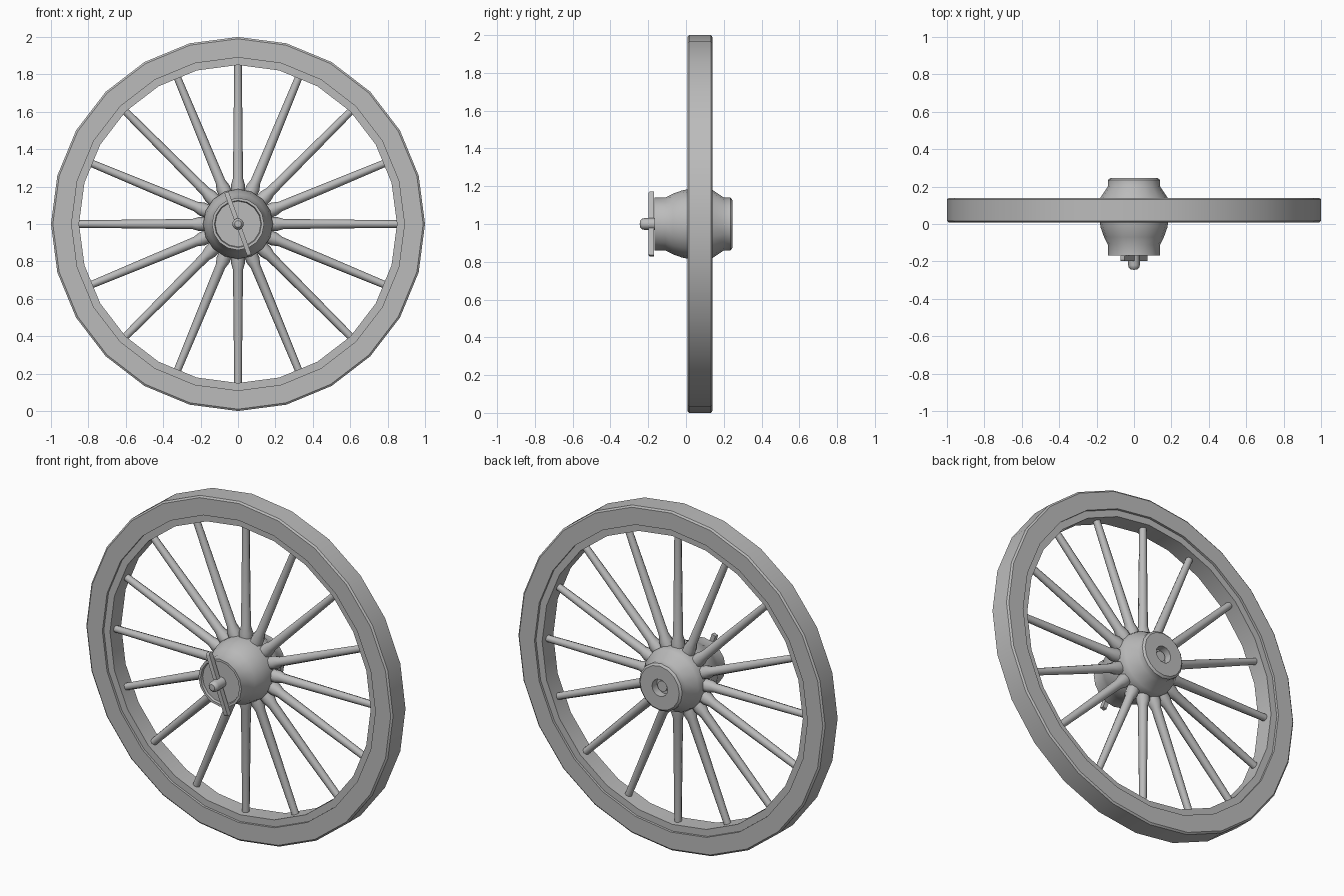
import bpy, bmesh
from math import sin, cos, pi, radians
from mathutils import Matrix, Vector

cube = bpy.data.objects.get("Cube")
if cube:
    bpy.data.objects.remove(cube, do_unlink=True)

grey = bpy.data.materials.new("plain grey")
grey.use_nodes = True
grey.diffuse_color = (0.5, 0.5, 0.5, 1)
grey.node_tree.nodes["Principled BSDF"].inputs["Base Color"].default_value = grey.diffuse_color

AXLE = Vector((0, 0, 1))
RIM_Y = 0.074


def finish(name, bm, angle=35):
    bmesh.ops.remove_doubles(bm, verts=bm.verts, dist=1e-5)
    bmesh.ops.recalc_face_normals(bm, faces=bm.faces)
    mesh = bpy.data.meshes.new(name)
    bm.to_mesh(mesh)
    bm.free()
    mesh.materials.append(grey)
    obj = bpy.data.objects.new(name, mesh)
    bpy.context.collection.objects.link(obj)
    obj.location = AXLE
    bpy.ops.object.select_all(action="DESELECT")
    obj.select_set(True)
    bpy.context.view_layer.objects.active = obj
    bpy.ops.object.shade_smooth_by_angle(angle=radians(angle))
    return obj


def lathe(bm, profile, sides, closed=False):
    """Revolve (radius, y) points around the y axis."""
    rings = []
    for r, y in profile:
        if r == 0:
            rings.append([bm.verts.new((0, y, 0))] * sides)
        else:
            turns = [2 * pi * i / sides for i in range(sides)]
            rings.append([bm.verts.new((r * sin(a), y, r * cos(a))) for a in turns])
    pairs = list(zip(rings, rings[1:]))
    if closed:
        pairs.append((rings[-1], rings[0]))
    for a, b in pairs:
        for i in range(sides):
            j = (i + 1) % sides
            corners = list(dict.fromkeys((a[i], a[j], b[j], b[i])))
            bm.faces.new(corners)


# Rim: bevelled tyre with a slightly recessed inner band
half = [(0.85, 0.052), (0.89, 0.052), (0.89, 0.066), (0.99, 0.066), (1.0, 0.058)]
rim_profile = [(r, RIM_Y - d) for r, d in half]
rim_profile += [(r, RIM_Y + d) for r, d in reversed(half)]
bm = bmesh.new()
lathe(bm, rim_profile, 24, closed=True)
finish("rim", bm)

# Hub: barrel body, lipped front face, rear collar with a bore
bm = bmesh.new()
lathe(bm, [(0, -0.155), (0.122, -0.155), (0.126, -0.168), (0.14, -0.168),
           (0.14, -0.11), (0.16, -0.07), (0.178, -0.02), (0.187, 0.03),
           (0.187, 0.11), (0.18, 0.14), (0.14, 0.2), (0.14, 0.235),
           (0.128, 0.245), (0.05, 0.245), (0.05, 0.2), (0, 0.2)], 16)
finish("hub", bm)

# Axle: rounded front tip, and the end showing inside the rear bore
bm = bmesh.new()
lathe(bm, [(0, -0.245), (0.018, -0.243), (0.029, -0.232), (0.031, -0.22),
           (0.031, 0.222), (0, 0.222)], 12)
finish("axle", bm)

# Linchpin: thin slanted bar across the front, ends rounded
bm = bmesh.new()
bmesh.ops.create_cube(bm, size=1, matrix=Matrix.Diagonal((0.024, 0.03, 0.36, 1)))
ends = [e for e in bm.edges
        if all(v.co.y < 0 for v in e.verts) and abs(e.verts[0].co.z - e.verts[1].co.z) < 0.01]
bmesh.ops.bevel(bm, geom=ends, offset=0.012, segments=3, affect="EDGES", profile=0.5)
bm.transform(Matrix.Translation((0, -0.184, 0)) @ Matrix.Rotation(radians(-20), 4, "Y"))
finish("linchpin", bm, 30)

# Spokes: tapered rods with a flared foot at the hub
spoke_profile = [(0, 0.15), (0.036, 0.15), (0.037, 0.21), (0.027, 0.245),
                 (0.02, 0.865), (0, 0.865)]
bm = bmesh.new()
lathe(bm, spoke_profile, 8)
# Stand the rod along z and move it to the middle of the rim
bm.transform(Matrix.Translation((0, RIM_Y, 0)) @ Matrix.Rotation(radians(90), 4, "X"))
spoke = finish("spoke_1", bm, 46)
for i in range(1, 16):
    copy = spoke.copy()
    copy.name = f"spoke_{i + 1}"
    copy.rotation_euler.y = 2 * pi * i / 16
    bpy.context.collection.objects.link(copy)
